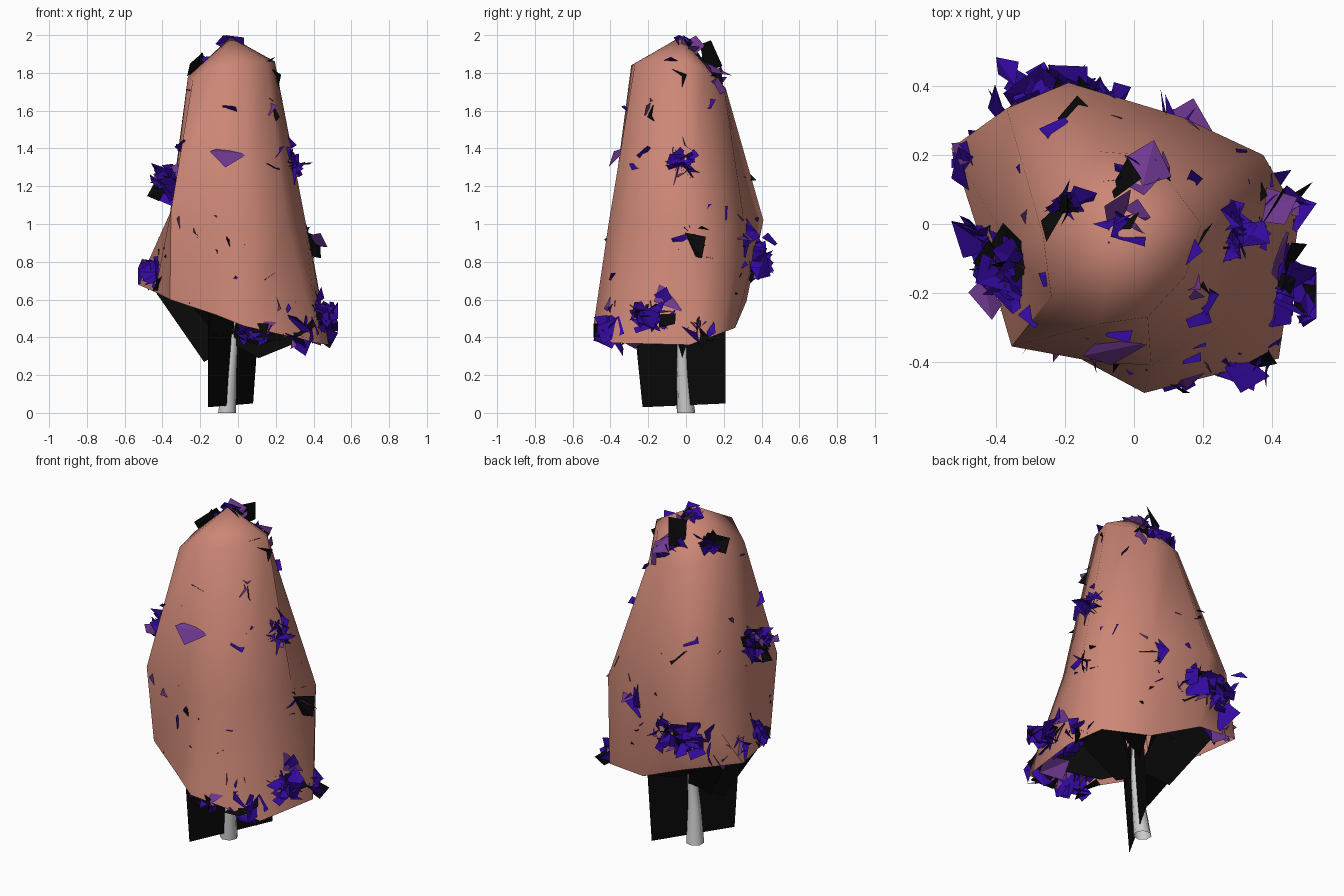
import bpy, bmesh, math, random
from mathutils import Vector

if "Cube" in bpy.data.objects:
    bpy.data.objects.remove(bpy.data.objects["Cube"])

random.seed(7)


def material(name, rgb):
    m = bpy.data.materials.new(name)
    m.diffuse_color = (*rgb, 1)
    m.use_nodes = True
    m.node_tree.nodes["Principled BSDF"].inputs["Base Color"].default_value = m.diffuse_color
    return m


SALMON = material("salmon", (0.60, 0.24, 0.18))
BLUE = material("blue", (0.035, 0.003, 0.36))
PURPLE = material("purple", (0.16, 0.04, 0.28))
BLACK = material("black", (0.003, 0.003, 0.003))


def make(name, verts, faces, mats=(), smooth=None):
    me = bpy.data.meshes.new(name)
    me.from_pydata([tuple(v) for v in verts], [], faces)
    for m in mats:
        me.materials.append(m)
    ob = bpy.data.objects.new(name, me)
    bpy.context.collection.objects.link(ob)
    if smooth:
        bpy.context.view_layer.objects.active = ob
        ob.select_set(True)
        bpy.ops.object.shade_smooth_by_angle(angle=math.radians(smooth))
        ob.select_set(False)
    return ob


def loft(rings, closed_tip=None):
    n = len(rings[0])
    verts = [p for r in rings for p in r]
    faces = [(k * n + i, k * n + (i + 1) % n, (k + 1) * n + (i + 1) % n, (k + 1) * n + i)
             for k in range(len(rings) - 1) for i in range(n)]
    if closed_tip:
        verts.append(closed_tip)
        b = (len(rings) - 1) * n
        faces += [(b + i, b + (i + 1) % n, len(verts) - 1) for i in range(n)]
    return verts, faces


# Canopy shell: skewed rim, waist and shoulder rings, open underneath
rim = [(-.44, -.06, .64), (-.36, -.28, .60), (-.12, -.41, .52), (.03, -.49, .46), (.42, -.39, .37),
       (.48, .02, .36), (.38, .18, .42), (.10, .26, .45), (-.20, .32, .59), (-.53, .22, .68)]
waist = [(-.35, -.08, 1.08), (-.355, -.355, 1.07), (-.11, -.40, 1.0), (.05, -.41, 1.0), (.26, -.29, 1.0),
         (.36, 0, 1.0), (.375, .20, .95), (.14, .31, 1.0), (-.19, .41, 1.02), (-.37, .335, .98)]
shoulder = [(-.265, -.03, 1.78), (-.24, -.21, 1.76), (-.1, -.29, 1.84), (.04, -.27, 1.85), (.15, -.15, 1.86),
            (.195, 0, 1.86), (.12, .10, 1.82), (.03, .2, 1.73), (-.1, .21, 1.72), (-.21, .12, 1.77)]
make("canopy_shell", *loft([rim, waist, shoulder], (-.04, -.03, 1.99)), [SALMON], 60)

# Trunk: tapered seven sided tube, mostly hidden inside the shell
trunk = []
for x, y, z, r in [(-.06, 0, 0, .05), (-.045, -.015, .2, .037), (-.03, -.02, .36, .028),
                   (-.02, -.01, .9, .02), (-.03, 0, 1.6, .008)]:
    trunk.append([(x + r * math.cos(i * math.tau / 7), y + r * math.sin(i * math.tau / 7), z) for i in range(7)])
make("trunk", *loft(trunk), smooth=60)

# Black branch cards: one upright card and spreading wings under the shell
cards = [
    [(-.16, -.23, .03), (.08, .21, .05), (.12, .21, .62), (-.16, -.29, .62)],
    [(-.18, -.10, .27), (-.03, .02, .35), (-.10, .12, .85), (-.45, -.06, .66)],
    [(-.20, .06, .34), (-.02, .0, .40), (-.12, .25, .80), (-.42, .18, .68)],
    [(.11, -.02, .29), (-.02, -.04, .36), (.10, -.02, .75), (.43, .02, .42)],
    [(.10, -.16, .36), (-.03, -.03, .40), (.05, -.25, .75), (.36, -.33, .42)],
    [(.08, .14, .38), (-.03, -.01, .40), (.0, .22, .80), (.27, .18, .46)],
    [(-.10, -.20, .40), (-.02, -.03, .42), (-.02, -.15, .80), (-.26, -.34, .58)],
]
make("branch_cards", [p for c in cards for p in c],
     [tuple(range(4 * k, 4 * k + 4)) for k in range(len(cards))], [BLACK])


# Leaves: folded shards, clamped to the model bounds
leaf_verts, leaf_faces, leaf_mats = [], [], []


def rand_dir():
    return Vector([random.gauss(0, 1) for _ in range(3)]).normalized()


def leaf(center, size, mat):
    u = rand_dir()
    v = u.cross(rand_dir()).normalized()
    w = u.cross(v)
    wide = size * random.uniform(.5, .9)
    c, b = Vector(center), len(leaf_verts)
    for su, sv, lift in ((-.5, -.35, 0), (-.35, .5, .2), (.5, .4, 0), (.4, -.5, .2)):
        p = c + u * size * su + v * wide * sv + w * wide * lift
        leaf_verts.append((max(-.53, min(.53, p.x)), max(-.49, min(.49, p.y)), min(2, p.z)))
    leaf_faces.extend([(b, b + 1, b + 2), (b, b + 2, b + 3)])
    leaf_mats.extend([mat, mat])


def pick():
    return random.choices((0, 1, 2), (7, 2, 2))[0]


# clusters sit just under the shell so that only corners poke out: centre, spread, count
clusters = [
    ((-.36, -.13, 1.22), .035, 30), ((.26, -.03, 1.32), .03, 24), ((.34, .04, .88), .04, 14),
    ((.41, -.18, .53), .045, 34), ((.32, -.37, .44), .04, 18), ((.08, -.40, .46), .04, 18),
    ((-.29, .35, .82), .04, 34), ((-.12, .355, .82), .04, 22), ((.08, .28, .92), .03, 8),
    ((-.03, .0, 1.93), .02, 8), ((-.19, .05, 1.83), .02, 8), ((.0, .14, 1.77), .03, 8),
    ((-.46, .19, .72), .025, 8), ((-.41, -.04, .72), .03, 10), ((.42, .03, .45), .03, 12),
]
for c, spread, count in clusters:
    for _ in range(count):
        leaf([random.gauss(a, spread) for a in c], random.uniform(.08, .17), pick())

# larger leaves on the right, front and top
for c in [(.38, .05, .90), (.42, -.08, .62), (.14, .27, .95), (-.05, -.36, 1.38)]:
    leaf(c, .18, 1)
for c in [(-.02, .12, 1.89), (-.21, .03, 1.84)]:
    leaf(c, .17, 2)

# scattered leaves just under the shell, showing as slivers
for _ in range(70):
    i, t, s = random.randrange(10), random.random(), random.random()
    lo, hi = (rim, waist) if random.random() < .6 else (waist, shoulder)
    a = Vector(lo[i]).lerp(Vector(lo[(i + 1) % 10]), s)
    d = Vector(hi[i]).lerp(Vector(hi[(i + 1) % 10]), s)
    p = a.lerp(d, t)
    leaf((p.x * .92, p.y * .92, p.z), random.uniform(.08, .13), pick())

# foliage hidden inside the shell
for _ in range(110):
    z, a = random.uniform(.6, 1.7), random.uniform(0, math.tau)
    r = random.uniform(.05, .30 - .11 * z)
    leaf((r * math.cos(a) - .02, r * math.sin(a), z), random.uniform(.1, .18), pick())

leaves = make("leaves", leaf_verts, leaf_faces, [BLUE, PURPLE, BLACK])
for f, m in zip(leaves.data.polygons, leaf_mats):
    f.material_index = m
